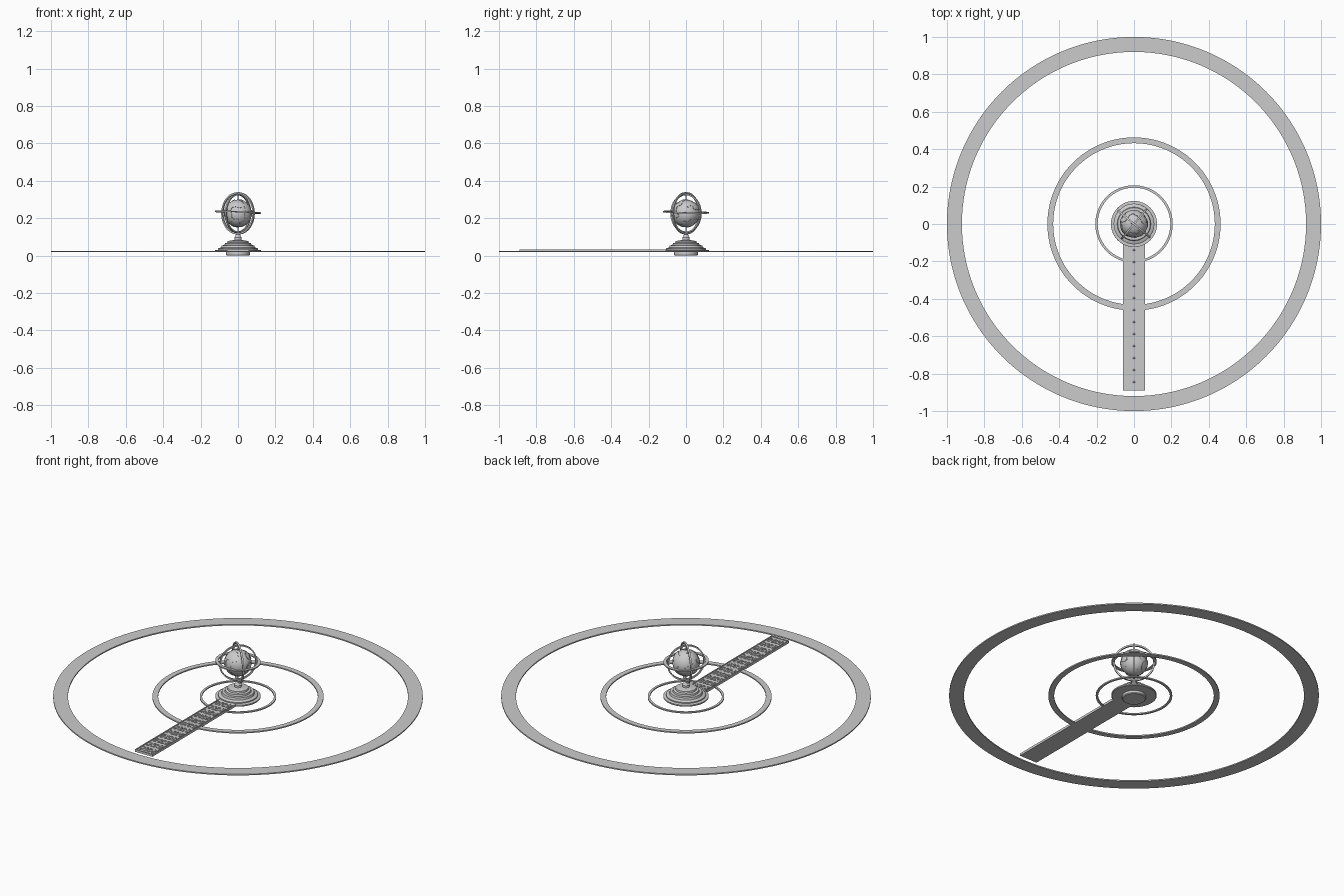
import bpy, bmesh, math
from mathutils import Vector, Matrix, noise

if "Cube" in bpy.data.objects:
    bpy.data.objects.remove(bpy.data.objects["Cube"])


def new_object(name, bm, smooth=True):
    bmesh.ops.recalc_face_normals(bm, faces=bm.faces)
    me = bpy.data.meshes.new(name)
    bm.to_mesh(me)
    bm.free()
    ob = bpy.data.objects.new(name, me)
    bpy.context.collection.objects.link(ob)
    if smooth:
        bpy.ops.object.select_all(action='DESELECT')
        ob.select_set(True)
        bpy.context.view_layer.objects.active = ob
        bpy.ops.object.shade_smooth_by_angle(angle=math.radians(35))
    return ob


def lathe(name, profile, steps=96, closed=False):
    bm = bmesh.new()
    vs = [bm.verts.new((r, 0, z)) for r, z in profile]
    pairs = list(zip(vs, vs[1:])) + ([(vs[-1], vs[0])] if closed else [])
    edges = [bm.edges.new(p) for p in pairs]
    bmesh.ops.spin(bm, geom=vs + edges, axis=(0, 0, 1), cent=(0, 0, 0),
                   angle=2 * math.pi, steps=steps)
    bmesh.ops.remove_doubles(bm, verts=bm.verts, dist=1e-5)
    return new_object(name, bm)


def flat_ring(name, r0, r1, z0, z1, steps=128):
    return lathe(name, [(r0, z0), (r1, z0), (r1, z1), (r0, z1)], steps, True)


# floor rings
flat_ring("outer_floor_ring", 0.92, 1.0, 0.018, 0.025, 192)
flat_ring("middle_floor_ring", 0.432, 0.463, 0.018, 0.025)
flat_ring("inner_floor_ring", 0.194, 0.207, 0.018, 0.025)

# stepped pedestal
lathe("pedestal", [
    (0, 0), (0.06, 0), (0.064, 0.004), (0.064, 0.018), (0.12, 0.018),
    (0.123, 0.021), (0.123, 0.028), (0.118, 0.031), (0.107, 0.031),
    (0.107, 0.037), (0.102, 0.041), (0.09, 0.043), (0.087, 0.055),
    (0.072, 0.056), (0.07, 0.066), (0.058, 0.069), (0.056, 0.078),
    (0.03, 0.082), (0.02, 0.084), (0.02, 0.096), (0.016, 0.1),
    (0.013, 0.108), (0.008, 0.113), (0, 0.113)])

# globe with raised land masses
C = Vector((0, 0, 0.226))
R = 0.073
bm = bmesh.new()
bmesh.ops.create_icosphere(bm, subdivisions=5, radius=R)
land = [f for f in bm.faces
        if noise.noise(f.calc_center_median() * 28 + Vector((3, 7, 1))) > 0.08]
out = bmesh.ops.extrude_face_region(bm, geom=land)
bmesh.ops.delete(bm, geom=land, context='FACES_ONLY')
for v in [g for g in out["geom"] if isinstance(g, bmesh.types.BMVert)]:
    v.co = v.co.normalized() * (R + 0.0025)
globe = new_object("globe", bm)
globe.location = C
globe.rotation_euler = (0, math.radians(15), 0)

# armillary bands around the globe
horizon = flat_ring("horizon_band", 0.106, 0.123, -0.0035, 0.0035, 96)
horizon.location = C + Vector((0, 0, 0.006))
horizon.rotation_euler = (math.radians(-1.5), math.radians(2), 0)
for name, r0, r1, deg in [("outer_meridian_band", 0.104, 0.113, -40),
                          ("inner_meridian_band", 0.097, 0.105, 50)]:
    band = flat_ring(name, r0, r1, -0.005, 0.005, 96)
    band.location = C
    band.rotation_euler = (math.pi / 2, 0, math.radians(deg))

# pole pins holding the globe
bm = bmesh.new()
for s in (-1, 1):
    bmesh.ops.create_cone(bm, cap_ends=True, segments=16, radius1=0.004, radius2=0.004,
                          depth=0.034, matrix=Matrix.Translation(C + Vector((0, 0, s * 0.088))))
new_object("pole_pins", bm)

# walkway slab and edge rails
Y0, Y1, W = -0.89, -0.1, 0.058


def box(bm, x0, x1, y0, y1, z0, z1):
    m = Matrix.Translation(((x0 + x1) / 2, (y0 + y1) / 2, (z0 + z1) / 2))
    bmesh.ops.create_cube(bm, size=1, matrix=m @ Matrix.Diagonal((x1 - x0, y1 - y0, z1 - z0, 1)))


bm = bmesh.new()
box(bm, -W, W, Y0, Y1, 0.018, 0.028)
new_object("walkway", bm, False)
bm = bmesh.new()
for s in (-1, 1):
    box(bm, s * (W - 0.003) - 0.003, s * (W - 0.003) + 0.003, Y0, Y1, 0.027, 0.032)
box(bm, -W, W, Y0, Y0 + 0.006, 0.027, 0.032)
new_object("walkway_rails", bm, False)


# scroll ornament in low relief, repeated along the walkway
def strip(bm, pts, w=0.0022, z0=0.0275, z1=0.0305):
    rows = []
    for i, p in enumerate(pts):
        t = (pts[min(i + 1, len(pts) - 1)] - pts[max(i - 1, 0)]).normalized()
        n = Vector((-t.y, t.x)) * w
        a, b = p + n, p - n
        rows.append([bm.verts.new((q.x, q.y, z)) for q, z in
                     ((a, z0), (a, z1), (b, z1), (b, z0))])
    for r, q in zip(rows, rows[1:]):
        for k in range(3):
            bm.faces.new((r[k], r[k + 1], q[k + 1], q[k]))
    bm.faces.new(rows[0])
    bm.faces.new(rows[-1])


def arc(cx, cy, r0, r1, a0, a1, n=14):
    pts = []
    for i in range(n + 1):
        t = i / n
        a, r = math.radians(a0 + (a1 - a0) * t), r0 + (r1 - r0) * t
        pts.append(Vector((cx + r * math.cos(a), cy + r * math.sin(a))))
    return pts


bm = bmesh.new()
COUNT = 12
pitch = (Y1 - Y0 - 0.02) / COUNT
for i in range(COUNT):
    y = Y0 + 0.012 + (i + 0.5) * pitch
    for s in (-1, 1):
        for t in (-1, 1):
            for path in (arc(0.036, 0.013, 0.013, 0.004, -150, 260),
                         arc(0.012, 0.012, 0.011, 0.004, 200, -120)):
                strip(bm, [Vector((p.x * s, y + p.y * t)) for p in path])
    bmesh.ops.create_cone(bm, cap_ends=True, segments=12, radius1=0.006, radius2=0.004,
                          depth=0.004, matrix=Matrix.Translation((0, y, 0.0295)))
new_object("walkway_scrolls", bm, False)
